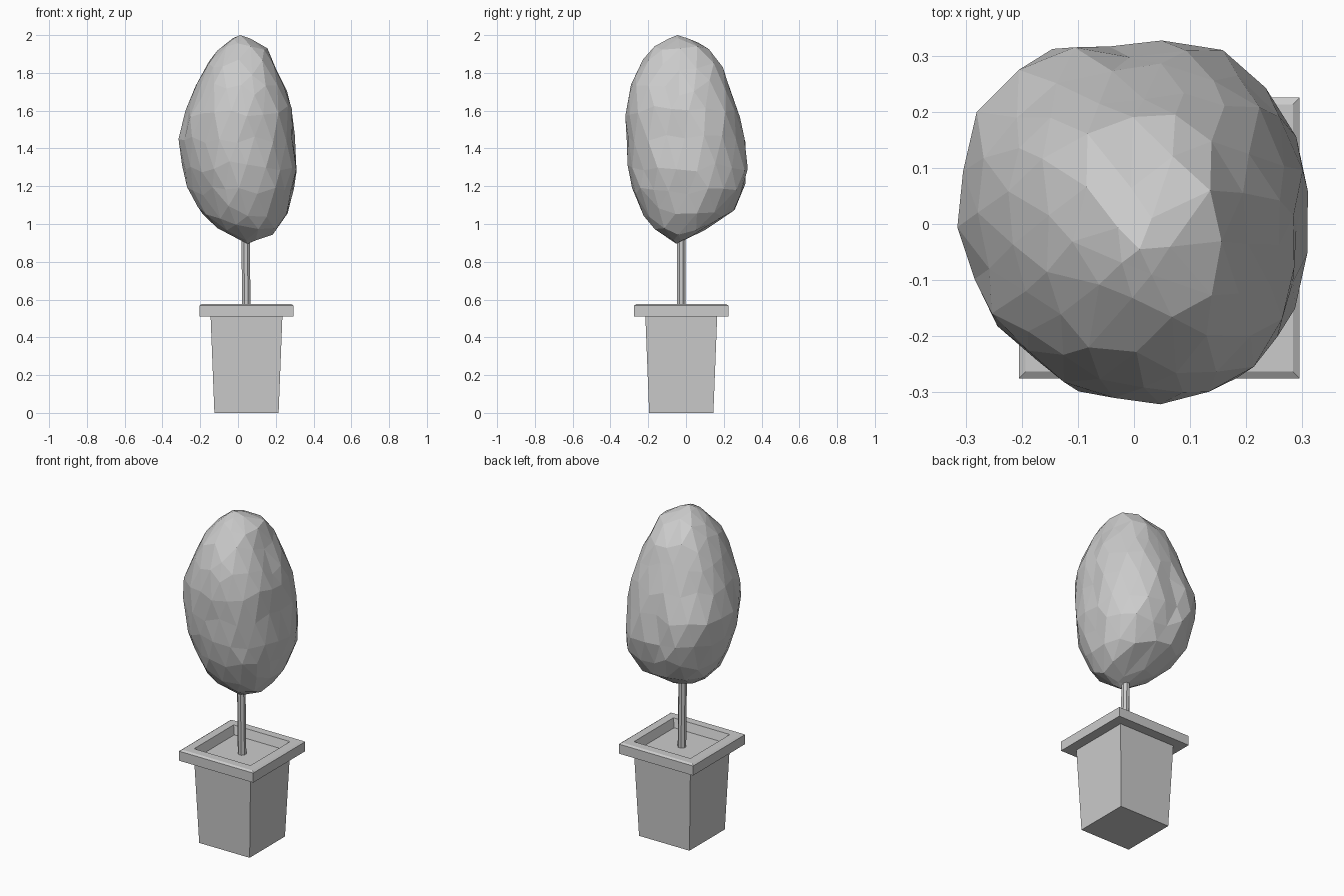
import bpy, bmesh, math, random
from mathutils import Vector

random.seed(4)
if "Cube" in bpy.data.objects:
    bpy.data.objects.remove(bpy.data.objects["Cube"])

CX, CY = 0.045, -0.025   # axis of the pot

mat = bpy.data.materials.new("plain grey")
mat.use_nodes = True
GREY = (0.6, 0.6, 0.6, 1)
mat.diffuse_color = GREY
mat.node_tree.nodes["Principled BSDF"].inputs["Base Color"].default_value = GREY


def finish(name, bm):
    bmesh.ops.recalc_face_normals(bm, faces=bm.faces)
    mesh = bpy.data.meshes.new(name)
    bm.to_mesh(mesh)
    bm.free()
    mesh.materials.append(mat)
    ob = bpy.data.objects.new(name, mesh)
    bpy.context.collection.objects.link(ob)
    return ob


def loft(name, sections, sides, turn):
    """Stack polygon rings (centre x, centre y, z, corner radius), capped at both ends."""
    bm = bmesh.new()
    rings = []
    for x, y, z, r in sections:
        angles = [turn + math.tau * i / sides for i in range(sides)]
        rings.append([bm.verts.new((x + r * math.cos(a), y + r * math.sin(a), z))
                      for a in angles])
    for low, high in zip(rings, rings[1:]):
        for i in range(sides):
            j = (i + 1) % sides
            bm.faces.new((low[i], low[j], high[j], high[i]))
    bm.faces.new(rings[0])
    bm.faces.new(rings[-1])
    return finish(name, bm)


# Square planter: tapered body, overhanging rim, recessed soil
planter = [(0, 0.17), (0.51, 0.19), (0.51, 0.25), (0.568, 0.25),
           (0.576, 0.238), (0.576, 0.19), (0.525, 0.175)]
loft("planter", [(CX, CY, z, h * math.sqrt(2)) for z, h in planter], 4, math.pi / 4)

# Slender stem, leaning slightly
loft("stem", [(CX, CY, 0.52, 0.024), (CX - 0.006, CY, 1.0, 0.024)], 8, math.pi / 8)

# Crown outline: height, then reach toward -x, +x, -y, +y
OUTLINE = [
    (0.895, -0.05, 0.05, 0.05, -0.05),
    (0.95, 0.06, 0.20, 0.14, 0.06),
    (1.00, 0.15, 0.235, 0.20, 0.17),
    (1.10, 0.225, 0.275, 0.255, 0.28),
    (1.25, 0.29, 0.305, 0.31, 0.32),
    (1.48, 0.315, 0.298, 0.32, 0.305),
    (1.64, 0.265, 0.28, 0.326, 0.25),
    (1.85, 0.165, 0.19, 0.255, 0.185),
    (1.94, 0.09, 0.15, 0.17, 0.11),
    (2.00, 0.01, 0.03, 0.06, -0.03)]


def reach(z):
    for a, b in zip(OUTLINE, OUTLINE[1:]):
        if z <= b[0]:
            t = max(0, (z - a[0]) / (b[0] - a[0]))
            return [p + (q - p) * t for p, q in zip(a[1:], b[1:])]
    return OUTLINE[-1][1:]


# Faceted, lopsided crown
bm = bmesh.new()
bmesh.ops.create_icosphere(bm, subdivisions=3, radius=1)
for v in bm.verts:
    d = v.co.normalized()
    z = 1.4475 + 0.5525 * d.z
    if abs(d.z) < 0.9:
        z += random.uniform(-0.025, 0.025)
    left, right, front, back = reach(z)
    flat = Vector((d.x, d.y))
    if flat.length > 0.001:
        flat.normalize()
    # Fuller toward the back, flatter at the front right
    corner = abs(flat.x * flat.y) * 2
    bulge = 0.06 + 0.05 * (flat.y > 0) - 0.09 * (flat.x < 0 and flat.y < 0)
    k = (1 + corner * bulge) * random.uniform(0.965, 1.015)
    mx, my = (right - left) / 2, (back - front) / 2
    v.co = (mx + flat.x * k * (left + right) / 2,
            my + flat.y * k * (front + back) / 2, z)
finish("crown", bm)
